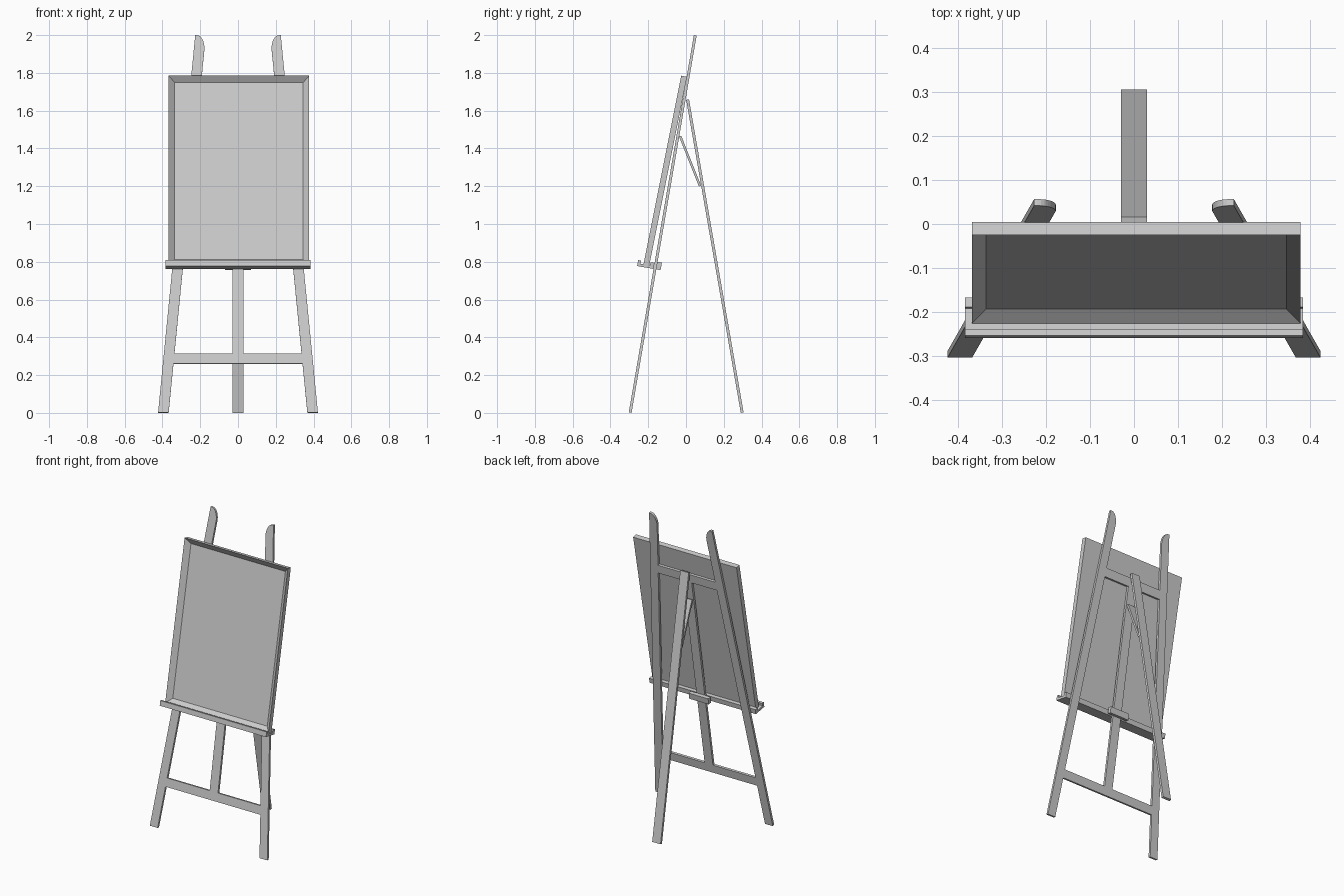
import bpy, bmesh, math
from mathutils import Matrix, Vector

if "Cube" in bpy.data.objects:
    bpy.data.objects.remove(bpy.data.objects["Cube"])

LEAN = math.atan(0.1725)
# local frame of the leaning front: x across, y through thickness, z up along the legs
FRONT = Matrix.Translation((0, -0.303, 0.0026)) @ Matrix.Rotation(-LEAN, 4, 'X')
CANVAS = Matrix.Translation((0, -0.225, 0.787)) @ Matrix.Rotation(-math.atan(0.2), 4, 'X')
T = 0.015  # timber thickness


def finish(name, bm, matrix):
    bm.transform(matrix)
    bmesh.ops.recalc_face_normals(bm, faces=bm.faces)
    mesh = bpy.data.meshes.new(name)
    bm.to_mesh(mesh)
    bm.free()
    obj = bpy.data.objects.new(name, mesh)
    bpy.context.collection.objects.link(obj)
    return obj


def extrude(bm, pts, vec):
    face = bm.faces.new([bm.verts.new(p) for p in pts])
    res = bmesh.ops.extrude_face_region(bm, geom=[face], use_keep_orig=True)
    verts = [g for g in res['geom'] if isinstance(g, bmesh.types.BMVert)]
    bmesh.ops.translate(bm, verts=verts, vec=Vector(vec))


def panel(name, outline, y0, y1, matrix=FRONT):
    """Outline in x/z, thickness along y."""
    bm = bmesh.new()
    extrude(bm, [(x, y0, z) for x, z in outline], (0, y1 - y0, 0))
    return finish(name, bm, matrix)


def profile(name, outline, half_width, matrix=Matrix()):
    """Outline in y/z, extruded across x."""
    bm = bmesh.new()
    extrude(bm, [(-half_width, y, z) for y, z in outline], (2 * half_width, 0, 0))
    return finish(name, bm, matrix)


def rect(x, z0, z1):
    return [(-x, z0), (x, z0), (x, z1), (-x, z1)]


def outer(z):
    return 0.423 - 0.097 * z


def inner(z):
    return 0.367 - 0.097 * z


# front legs with a rounded inner top corner
TOP, SHOULDER = 2.027, 1.955
for side, label in ((-1, "left"), (1, "right")):
    x_in, x_mid = inner(SHOULDER), outer(TOP) - 0.008
    arc = [(x_in + (x_mid - x_in) * (1 - math.cos(a)),
            SHOULDER + (TOP - SHOULDER) * math.sin(a))
           for a in [i * math.pi / 16 for i in range(9)]]
    pts = [(inner(0), 0)] + arc + [(outer(TOP), TOP), (outer(0), 0)]
    panel("front_leg_" + label, [(side * x, z) for x, z in pts], 0, T)

# cross bars between the legs, and the centre post
for name, z0, z1 in (("lower_crossbar", 0.262, 0.317), ("upper_crossbar", 1.605, 1.662)):
    panel(name, [(-inner(z0), z0), (inner(z0), z0), (inner(z1), z1), (-inner(z1), z1)], 0, T)
panel("centre_post", rect(0.03, 0.317, 1.605), 0, T)

# tray with front and back lips
b, f, t = 0.771, 0.786, 0.803
profile("tray", [(0, b), (0, t), (-0.022, t), (-0.022, f), (-0.073, f),
                 (-0.073, t), (-0.088, t), (-0.088, b)], 0.383, FRONT)

# clamp block behind the tray
panel("tray_block", rect(0.07, b, t + 0.008), T, 0.038)

# framed board: slab with a deep recessed front
bm = bmesh.new()
bmesh.ops.create_cube(bm, size=1, matrix=Matrix.Translation((0.005, 0.0155, 0.509))
                      @ Matrix.Diagonal((0.744, 0.031, 1.018, 1)))
bm.normal_update()
face = min(bm.faces, key=lambda fc: fc.calc_center_median().y)
bmesh.ops.inset_region(bm, faces=[face], thickness=0.045)
bmesh.ops.translate(bm, verts=face.verts[:], vec=(0, 0.027, 0))
finish("framed_board", bm, CANVAS)

# rear leg and the strut holding it
profile("rear_leg", [(0.290, 0), (0.305, 0.003), (0.016, 1.66), (0.001, 1.657)], 0.03)
profile("strut", [(-0.037, 1.463), (-0.025, 1.467), (0.080, 1.203), (0.068, 1.199)], 0.025)
